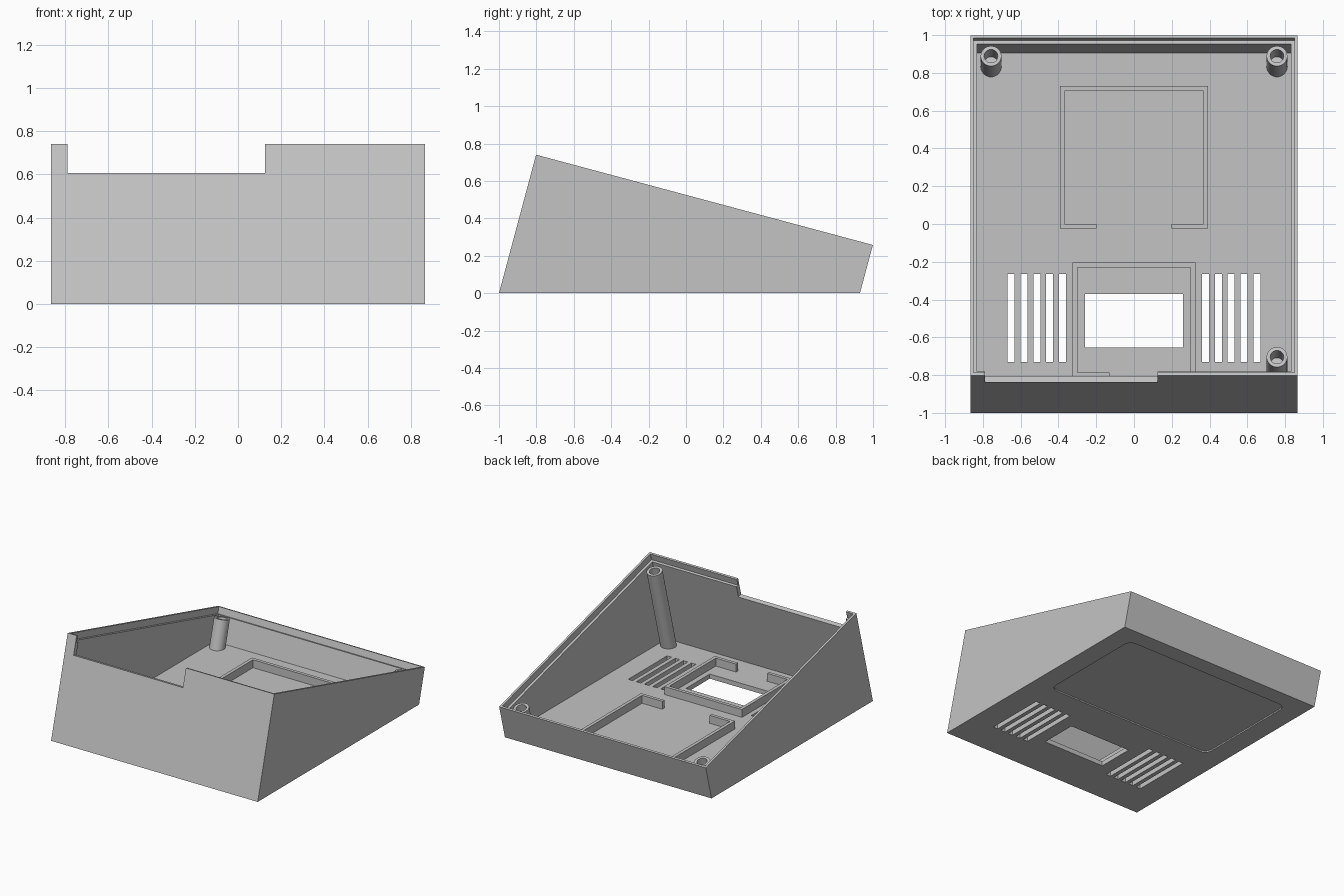
import bpy, bmesh, math
from mathutils import Matrix, Vector

cube = bpy.data.objects.get("Cube")
if cube:
    bpy.data.objects.remove(cube, do_unlink=True)

TILT = math.radians(15)
LEAN = math.tan(TILT)      # walls lean back, square to the sloping rim
HALF = 0.865               # half width
WALL, LIP, FLOOR = 0.035, 0.016, 0.035

grey = bpy.data.materials.new("plain_grey")
grey.use_nodes = True
grey.diffuse_color = (0.55, 0.55, 0.55, 1)
grey.node_tree.nodes["Principled BSDF"].inputs["Base Color"].default_value = (0.55, 0.55, 0.55, 1)


def finish(name, bm):
    bmesh.ops.recalc_face_normals(bm, faces=bm.faces[:])
    mesh = bpy.data.meshes.new(name)
    bm.to_mesh(mesh)
    bm.free()
    mesh.materials.append(grey)
    obj = bpy.data.objects.new(name, mesh)
    bpy.context.collection.objects.link(obj)
    return obj


def extrude(name, points, step):
    bm = bmesh.new()
    face = bm.faces.new([bm.verts.new(p) for p in points])
    new = bmesh.ops.extrude_face_region(bm, geom=[face])["geom"]
    bmesh.ops.translate(bm, vec=step, verts=[v for v in new if isinstance(v, bmesh.types.BMVert)])
    return finish(name, bm)


def prism(name, profile, x0, x1):
    return extrude(name, [(x0, y, z) for y, z in profile], (x1 - x0, 0, 0))


def add_box(bm, x0, x1, y0, y1, z0, z1):
    mat = Matrix.Translation(((x0 + x1) / 2, (y0 + y1) / 2, (z0 + z1) / 2))
    bmesh.ops.create_cube(bm, size=1, matrix=mat @ Matrix.Diagonal((x1 - x0, y1 - y0, z1 - z0, 1)))


def boxes(name, items):
    bm = bmesh.new()
    for item in items:
        add_box(bm, *item)
    return finish(name, bm)


def cut(obj, cutter):
    cutter.hide_render = True
    mod = obj.modifiers.new("cut", 'BOOLEAN')
    mod.operation, mod.solver, mod.object = 'DIFFERENCE', 'EXACT', cutter
    bpy.context.view_layer.update()
    graph = bpy.context.evaluated_depsgraph_get()
    mesh = bpy.data.meshes.new_from_object(obj.evaluated_get(graph))
    obj.modifiers.clear()
    obj.data = mesh
    bpy.data.objects.remove(cutter, do_unlink=True)


def at(base, z):
    """Point on a leaning line that meets the ground at y = base."""
    return (base + LEAN * z, z)


def on_slope(base, drop=0.0):
    """Point where a leaning line meets the rim plane lowered by drop."""
    top = 0.74 - drop / math.cos(TILT)
    return at(base, (top - LEAN * (base + 0.8)) / (1 + LEAN * LEAN))


# Case body: wedge hollowed out, with a stepped rim
FRONT, BACK = -1.0, 0.93
case = prism("case_body", [at(FRONT, 0), at(BACK, 0), on_slope(BACK), on_slope(FRONT)], -HALF, HALF)
f, b = FRONT + WALL, BACK - WALL
cut(case, prism("hollow", [at(f, FLOOR), at(b, FLOOR), at(b, 1.2), at(f, 1.2)], WALL - HALF, HALF - WALL))
f, b = FRONT + LIP, BACK - LIP
cut(case, prism("rim_step", [on_slope(f, 0.05), on_slope(b, 0.05), at(b, 1.2), at(f, 1.2)],
                LIP - HALF, HALF - LIP))

# Notch in the top of the front wall
drop = 0.14
f, b = FRONT - 0.1, FRONT + 0.1
cut(case, prism("notch", [on_slope(f, drop), on_slope(b, drop), at(b, 1.2), at(f, 1.2)], -0.79, 0.125))

# Window and vent slots through the floor
cut(case, boxes("window", [(-0.26, 0.26, -0.655, -0.37, -0.1, 0.1)]))
slots = []
for i in range(5):
    x = 0.36 + 0.068 * i
    slots += [(x, x + 0.037, -0.73, -0.265, -0.1, 0.1), (-x - 0.037, -x, -0.73, -0.265, -0.1, 0.1)]
cut(case, boxes("slots", slots))

# Shallow rounded recess under the floor
radius, outline = 0.06, []
for quarter, (cx, cy) in enumerate([(0.65, 0.74), (-0.65, 0.74), (-0.65, 0.0), (0.65, 0.0)]):
    for k in range(7):
        a = math.radians(90 * quarter + 15 * k)
        outline.append((cx + radius * math.cos(a), cy + radius * math.sin(a), -0.1))
cut(case, extrude("recess", outline, (0, 0, 0.11)))


# Low retaining frames on the floor, each open in the middle of its front side
def frame(name, x, y0, y1, tab):
    t, z0, z1 = 0.025, FLOOR - 0.005, FLOOR + 0.06
    boxes(name, [(-x, x, y1 - t, y1, z0, z1),
                 (-x, -x + t, y0, y1 - t, z0, z1), (x - t, x, y0, y1 - t, z0, z1),
                 (-x + t, -x + tab, y0, y0 + t, z0, z1), (x - tab, x - t, y0, y0 + t, z0, z1)])


frame("battery_frame", 0.393, -0.025, 0.73, 0.195)
frame("window_frame", 0.325, -0.81, -0.205, 0.195)


# Leaning screw posts with blind holes
def cylinder(name, r, start, end):
    bm = bmesh.new()
    axis = end - start
    mat = Matrix.Translation((start + end) / 2) @ axis.to_track_quat('Z', 'Y').to_matrix().to_4x4()
    bmesh.ops.create_cone(bm, cap_ends=True, segments=32, radius1=r, radius2=r, depth=axis.length, matrix=mat)
    return finish(name, bm)


def post(name, x, base):
    foot = Vector((x, *at(base, 0.02)))
    top = Vector((x, *on_slope(base, 0.05)))
    up = (top - foot).normalized()
    obj = cylinder(name, 0.055, foot, top)
    cut(obj, cylinder("hole", 0.036, top - up * 0.15, top + up * 0.1))
    bpy.ops.object.select_all(action='DESELECT')
    obj.select_set(True)
    bpy.context.view_layer.objects.active = obj
    bpy.ops.object.shade_smooth_by_angle()


post("back_left_post", 0.757, 0.826)
post("back_right_post", -0.757, 0.826)
post("front_left_post", 0.757, -0.882)
